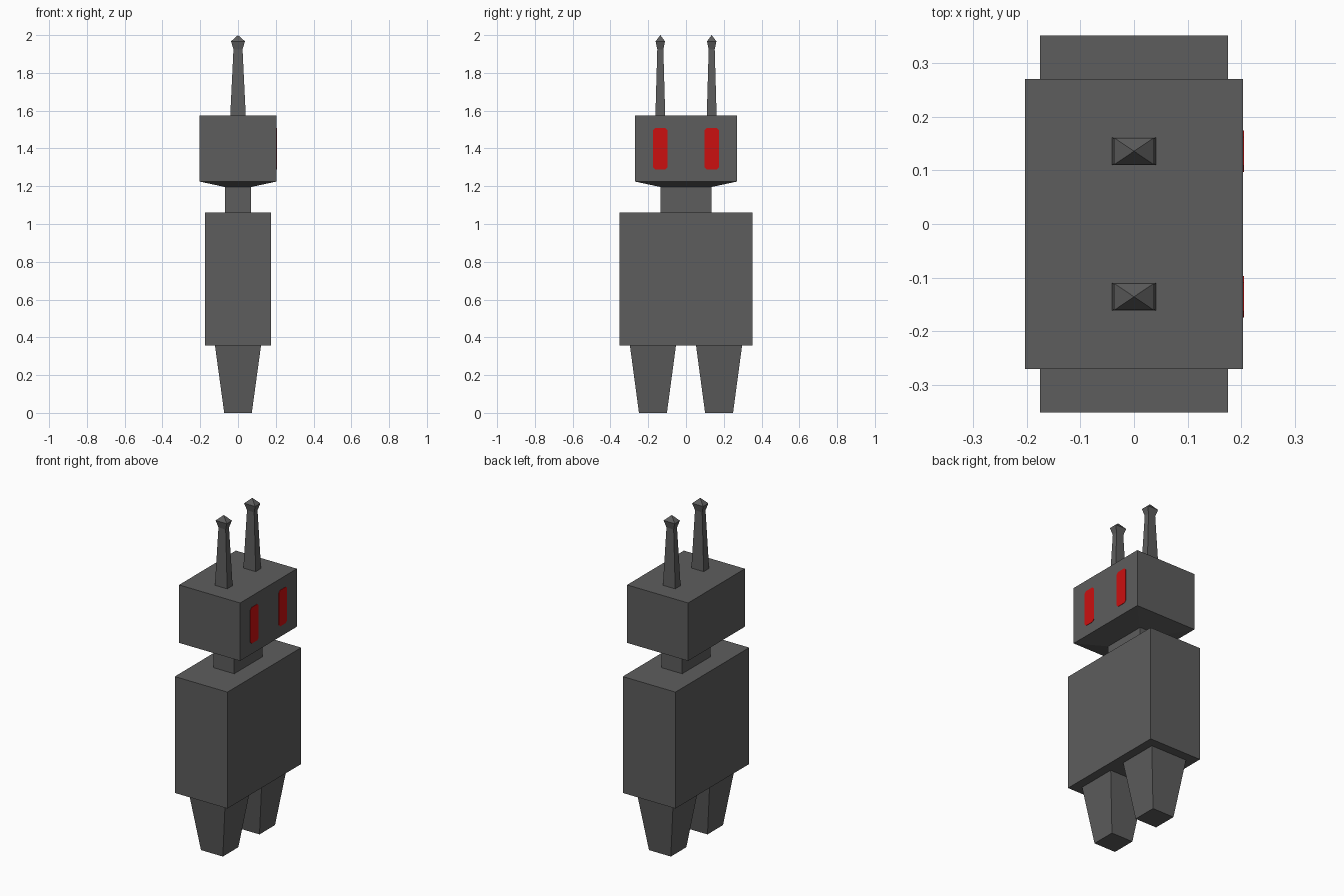
import bpy, bmesh

if "Cube" in bpy.data.objects:
    bpy.data.objects.remove(bpy.data.objects["Cube"])


def material(name, rgb):
    m = bpy.data.materials.new(name)
    m.diffuse_color = (*rgb, 1)
    m.use_nodes = True
    m.node_tree.nodes["Principled BSDF"].inputs["Base Color"].default_value = m.diffuse_color
    return m


GREY = material("dark grey", (0.11, 0.11, 0.11))
RED = material("red", (0.6, 0.005, 0.005))


def finish(name, bm, mat):
    bmesh.ops.recalc_face_normals(bm, faces=bm.faces)
    me = bpy.data.meshes.new(name)
    bm.to_mesh(me)
    bm.free()
    me.materials.append(mat)
    ob = bpy.data.objects.new(name, me)
    bpy.context.collection.objects.link(ob)
    return ob


def loft(name, rings, y=0, mat=GREY):
    """Stack rectangles (half x, half y, z); a zero-size last ring makes a point."""
    bm = bmesh.new()
    loops = [[bm.verts.new((sx * hx, y + sy * hy, z))
              for sx, sy in ((-1, -1), (1, -1), (1, 1), (-1, 1))]
             for hx, hy, z in rings]
    for a, b in zip(loops, loops[1:]):
        for i in range(4):
            j = (i + 1) % 4
            bm.faces.new((a[i], a[j], b[j], b[i]))
    bm.faces.new(loops[0][::-1])
    bm.faces.new(loops[-1])
    bmesh.ops.remove_doubles(bm, verts=bm.verts, dist=1e-5)
    return finish(name, bm, mat)


def eye_plate(name, y):
    """Thin upright plate with clipped corners on the +x face of the head."""
    hy, hz, c, zc = 0.039, 0.109, 0.012, 1.398
    outline = [(-hy + c, -hz), (hy - c, -hz), (hy, -hz + c), (hy, hz - c),
               (hy - c, hz), (-hy + c, hz), (-hy, hz - c), (-hy, -hz + c)]
    bm = bmesh.new()
    face = bm.faces.new([bm.verts.new((0.201, y + a, zc + b)) for a, b in outline])
    ext = bmesh.ops.extrude_face_region(bm, geom=[face])
    verts = [g for g in ext["geom"] if isinstance(g, bmesh.types.BMVert)]
    bmesh.ops.translate(bm, verts=verts, vec=(0.005, 0, 0))
    finish(name, bm, RED)


# Torso, neck and head with a sloped underside
loft("torso", [(0.176, 0.352, 0.357), (0.176, 0.352, 1.06)])
loft("neck", [(0.07, 0.136, 1.06), (0.07, 0.136, 1.196)])
loft("head", [(0.07, 0.136, 1.196), (0.204, 0.271, 1.225), (0.204, 0.271, 1.575)])

# Paired legs, antennae and eyes
for side, s in (("left", 1), ("right", -1)):
    loft(side + "_leg", [(0.073, 0.074, 0), (0.122, 0.122, 0.357)], y=s * 0.175)
    loft(side + "_antenna", [(0.041, 0.026, 1.575), (0.024, 0.016, 1.925),
                             (0.037, 0.025, 1.967), (0, 0, 2.0)], y=s * 0.136)
    eye_plate(side + "_eye", s * 0.136)
